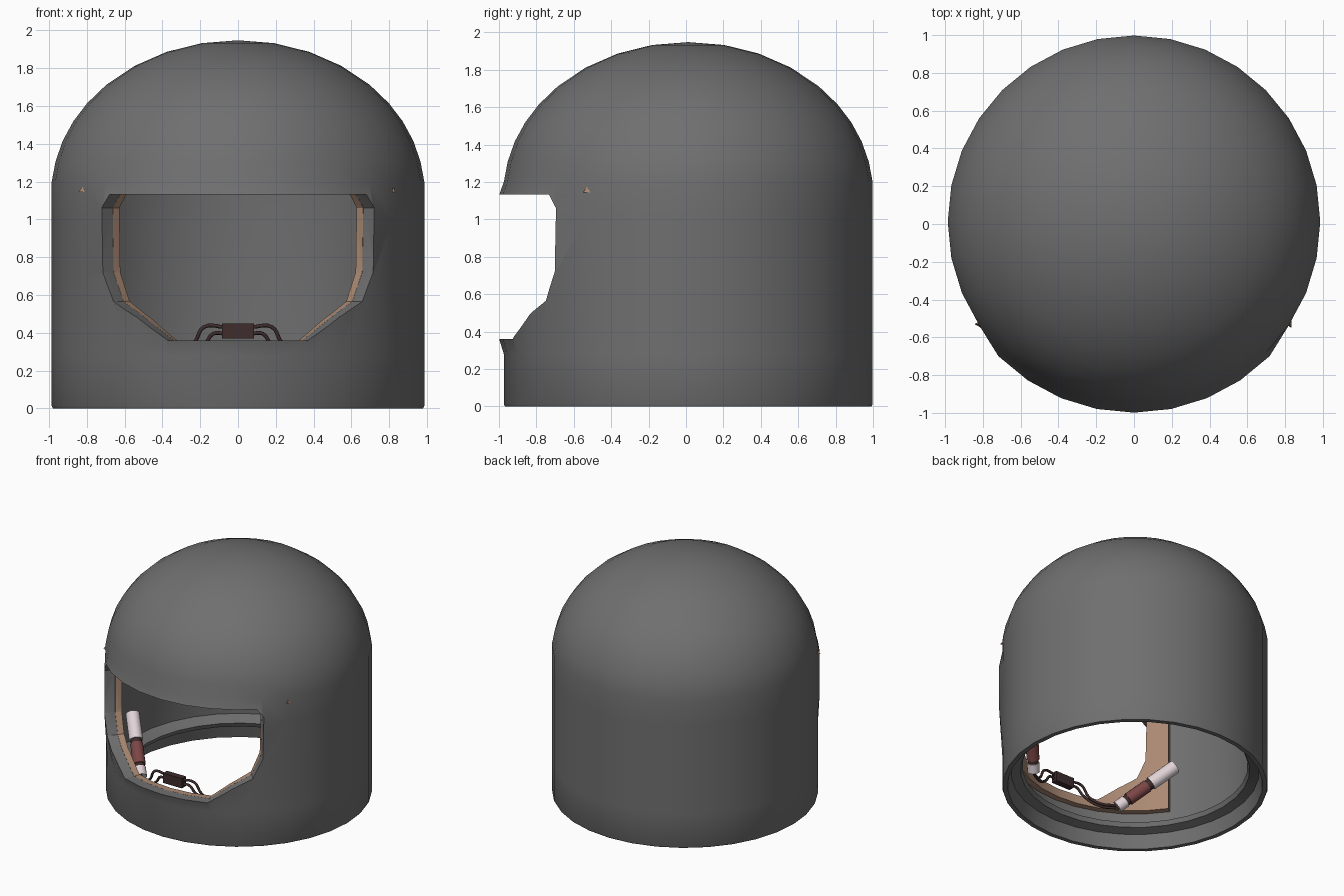
import bpy, bmesh
from math import sin, cos, pi, radians, sqrt
from mathutils import Vector

if "Cube" in bpy.data.objects:
    bpy.data.objects.remove(bpy.data.objects["Cube"])

SEG = 32
CY = 0.012          # shell axis sits slightly behind the origin


def material(name, rgb):
    m = bpy.data.materials.new(name)
    m.diffuse_color = (*rgb, 1)
    m.use_nodes = True
    m.node_tree.nodes["Principled BSDF"].inputs["Base Color"].default_value = m.diffuse_color
    return m


GREY = material("dark_grey", (0.16, 0.16, 0.16))
TAN = material("tan_padding", (0.40, 0.25, 0.17))
WHITE = material("pale_pink", (0.75, 0.65, 0.68))
MAROON = material("maroon", (0.20, 0.06, 0.06))
DARK = material("dark_brown", (0.05, 0.025, 0.025))


def finish(name, bm, mat=None, loc=(0, 0, 0)):
    bmesh.ops.recalc_face_normals(bm, faces=bm.faces)
    me = bpy.data.meshes.new(name)
    bm.to_mesh(me)
    bm.free()
    ob = bpy.data.objects.new(name, me)
    bpy.context.collection.objects.link(ob)
    ob.location = loc
    if mat:
        me.materials.append(mat)
    return ob


def activate(ob):
    bpy.ops.object.select_all(action='DESELECT')
    ob.select_set(True)
    bpy.context.view_layer.objects.active = ob


def smooth(ob, angle=30):
    activate(ob)
    bpy.ops.object.shade_smooth_by_angle(angle=radians(angle))


def lathe(profile, a0, steps, closed):
    """Sweep an (r, z) profile around z in 1/SEG turns, angle 0 facing the front."""
    bm = bmesh.new()
    n = steps if closed else steps + 1
    rings = []
    for i in range(n):
        a = a0 + i * 2 * pi / SEG
        rings.append([bm.verts.new((r * sin(a), -r * cos(a), z)) for r, z in profile])
    for i in range(steps):
        A, B = rings[i], rings[(i + 1) % n]
        for j in range(len(profile)):
            k = (j + 1) % len(profile)
            if profile[j][0] == 0 and profile[k][0] == 0:
                continue
            bm.faces.new((A[j], A[k], B[k], B[j]))
    if not closed:
        bm.faces.new(rings[0])
        bm.faces.new(rings[-1])
    bmesh.ops.remove_doubles(bm, verts=bm.verts, dist=1e-5)
    return bm


def cut(ob, cutter):
    activate(ob)
    m = ob.modifiers.new("window", 'BOOLEAN')
    m.object = cutter
    m.operation = 'DIFFERENCE'
    m.solver = 'EXACT'
    bpy.ops.object.modifier_apply(modifier=m.name)


# Helmet shell: outer wall and dome, bottom rim, inner ledge, inner wall and dome
def dome(r, base, h):
    angles = (0, 11.25, 22.5, 33.75, 45, 54, 62, 70, 78)
    return [(r * sin(radians(a)), base + h * cos(radians(a))) for a in angles]


outer = dome(0.987, 1.14, 0.808) + [(0.986, 1.2), (0.986, 1.0), (0.986, 0.7),
                                    (0.986, 0.28), (0.986, 0.012), (0.98, 0)]
inner = [(0.945, 0), (0.92, 0.11), (0.85, 0.13), (0.835, 0.165), (0.93, 0.20), (0.93, 1.14)]
inner += dome(0.93, 1.14, 0.755)[::-1]
shell = finish("helmet_shell", lathe(outer + inner, 0, SEG, True), GREY, (0, CY, 0))

# Padding band behind the window
pad = finish("face_padding", lathe([(0.929, 0.29), (0.929, 1.16), (0.88, 1.16), (0.88, 0.29)],
                                   -5 * 2 * pi / SEG, 10, False), TAN, (0, CY, 0))

# Window cutter: half outline mirrored, lofted radially towards the axis
half = [(0.362, 0.36), (0.527, 0.485), (0.645, 0.565), (0.698, 0.72), (0.704, 1.06), (0.665, 1.132)]
outline = half + [(-x, z) for x, z in reversed(half)]
bm = bmesh.new()
loops = [[bm.verts.new((x * k, -sqrt(0.986 ** 2 - x * x) * k, z)) for x, z in outline]
         for k in (0.4, 0.88, 0.953, 1.03, 2.0)]
for L, M in zip(loops, loops[1:]):
    for i in range(len(outline)):
        j = (i + 1) % len(outline)
        bm.faces.new((L[i], L[j], M[j], M[i]))
for loop in (loops[0], loops[-1]):
    bm.faces.new(loop)
bmesh.ops.triangulate(bm, faces=bm.faces)
cutter = finish("window_cutter", bm, None, (0, CY, 0))
cutter.hide_render = True
cut(shell, cutter)
cut(pad, cutter)
bpy.data.objects.remove(cutter)

# Flare the outer window edge
for v in shell.data.vertices:
    r = v.co.xy.length
    if v.co.y < -0.6 and r > 0.95 and 0.34 < v.co.z < 1.14:
        v.co.x *= 1.025
        v.co.y *= 1.025
smooth(shell)
smooth(pad)


# Tubes beside the jaw, drawn as short cylinders between two points
def tube(name, p, q, r, mat):
    p, q = Vector(p), Vector(q)
    d = q - p
    bpy.ops.mesh.primitive_cylinder_add(vertices=16, radius=r, depth=d.length, location=(p + q) / 2)
    ob = bpy.context.object
    ob.name = name
    ob.rotation_euler = d.to_track_quat('Z', 'Y').to_euler()
    ob.data.materials.append(mat)
    smooth(ob)


def cable(name, pts):
    cu = bpy.data.curves.new(name, 'CURVE')
    cu.dimensions = '3D'
    cu.bevel_depth = 0.01
    cu.bevel_resolution = 2
    cu.resolution_u = 5
    sp = cu.splines.new('BEZIER')
    sp.bezier_points.add(len(pts) - 1)
    for b, p in zip(sp.bezier_points, pts):
        b.co = p
        b.handle_left_type = b.handle_right_type = 'AUTO'
    ob = bpy.data.objects.new(name, cu)
    bpy.context.collection.objects.link(ob)
    cu.materials.append(DARK)


parts = [("tube_cap", 0, 0.14, 0.046, WHITE), ("tube_ring", 0.14, 0.19, 0.040, DARK),
         ("tube_grip", 0.19, 0.52, 0.048, MAROON), ("tube_band", 0.52, 0.58, 0.042, DARK),
         ("tube_body", 0.58, 1, 0.052, WHITE)]
for side, s in (("left", -1), ("right", 1)):
    a, b = Vector((s * 0.405, -0.675, 0.27)), Vector((s * 0.70, -0.36, 0.585))
    for name, t0, t1, r, mat in parts:
        tube(f"{name}_{side}", a.lerp(b, t0), a.lerp(b, t1), r, mat)
    # Two cables from the box to the tube
    cable(f"outer_cable_{side}", [(s * 0.07, -0.82, 0.43), (s * 0.18, -0.815, 0.43),
                                  (s * 0.23, -0.80, 0.35), (s * 0.30, -0.76, 0.30),
                                  (s * 0.42, -0.67, 0.285)])
    cable(f"inner_cable_{side}", [(s * 0.07, -0.82, 0.395), (s * 0.13, -0.815, 0.395),
                                  (s * 0.175, -0.80, 0.34), (s * 0.28, -0.75, 0.27),
                                  (s * 0.42, -0.67, 0.26)])
    # Tip of the padding corner showing through the shell
    bpy.ops.mesh.primitive_cone_add(vertices=3, radius1=0.022, depth=0.03,
                                    location=(s * 0.822, -0.53, 1.16),
                                    rotation=(0, 0, pi / 2))
    bpy.context.object.name = f"padding_corner_{side}"
    bpy.context.object.data.materials.append(TAN)

# Junction box at the chin
bpy.ops.mesh.primitive_cube_add(size=1, location=(0, -0.82, 0.41))
box = bpy.context.object
box.name = "junction_box"
box.dimensions = (0.17, 0.05, 0.08)
box.data.materials.append(DARK)
